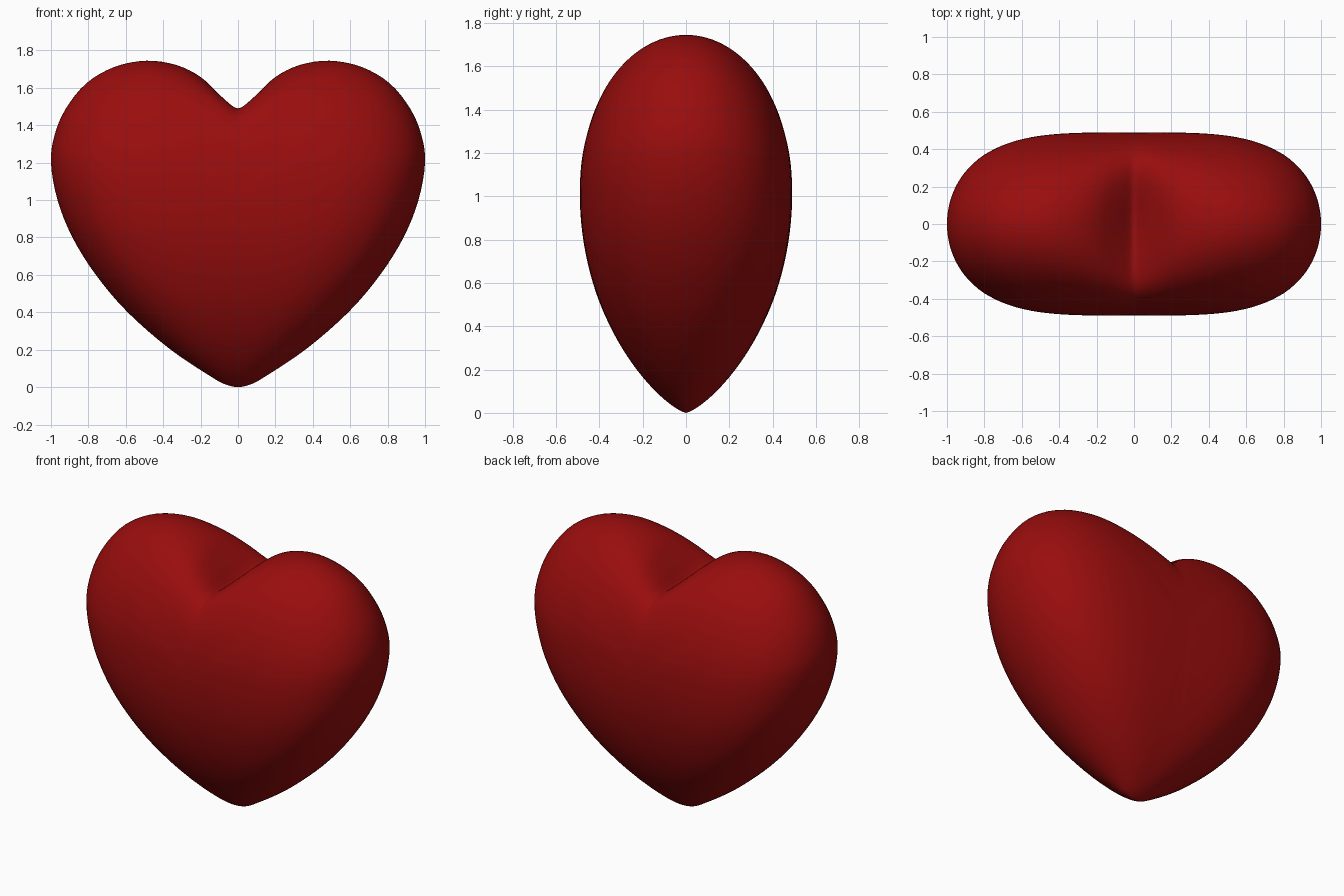
import bpy, bmesh, math

if "Cube" in bpy.data.objects:
    bpy.data.objects.remove(bpy.data.objects["Cube"])

# Right half of the front outline (x, z), from bottom tip to the notch
HALF = [(0, 0), (.06, .012), (.13, .047), (.36, .2), (.59, .4), (.76, .6), (.885, .8),
        (.965, 1.0), (1, 1.2), (.98, 1.35), (.92, 1.49), (.81, 1.625), (.66, 1.712), (.49, 1.745),
        (.33, 1.722), (.2, 1.658), (.1, 1.563), (.03, 1.487), (0, 1.47)]
CZ, DEPTH, RINGS, SUB = 1.0, .49, 32, 4


def spline(pts):
    """Catmull-Rom samples through the points."""
    ext = [(-pts[1][0], pts[1][1])] + pts + [(-.03, 1.487)]
    out = []
    for i in range(1, len(ext) - 2):
        a, b, c, d = ext[i - 1:i + 3]
        for k in range(SUB):
            t = k / SUB
            out.append(tuple(.5 * (2 * q + (r - p) * t + (2 * p - 5 * q + 4 * r - s) * t * t
                                   + (3 * q - p - 3 * r + s) * t ** 3)
                             for p, q, r, s in zip(a, b, c, d)))
    return out + [pts[-1]]


right = spline(HALF)
outline = right + [(-x, z) for x, z in right[-2:0:-1]]
n = len(outline)


def half_width(z):
    """Outline half width below the middle height."""
    for (x0, z0), (x1, z1) in zip(right, right[1:]):
        if z <= z1:
            return x0 + (x1 - x0) * (z - z0) / (z1 - z0)


def thickness(px, pz, s, ang):
    """Half thickness at a point of the front projection."""
    if pz < CZ:  # lower part: rounded horizontal sections
        t = CZ - pz
        m = 2 + 2 * (1 - t * t)
        q = abs(px) / max(half_width(pz), 1e-6)
        return DEPTH * max(0, 1 - t * t) ** .75 * max(0, 1 - q ** m) ** .5
    t = min(1, ang / 55)  # upper part: round lobes
    m = 4 - 1.85 * t * t * (3 - 2 * t)
    return DEPTH * max(0, 1 - s ** m) ** .5


# Heart: nested outlines, from front pole over the rim to the back pole
bm = bmesh.new()
rings = []
for j in range(1, 2 * RINGS):
    u = math.pi * j / (2 * RINGS)
    s = math.sin(u)
    side = -1 if j < RINGS else 1
    ring = []
    for i, (x, z) in enumerate(outline):
        if z > 1.4 and abs(x) < .49:  # notch fades out towards both faces
            z += (1.745 - z) * (1 - s ** 3)
        px, pz = x * s, CZ + (z - CZ) * s
        ang = math.degrees(math.atan2(z - CZ, abs(x)))
        y = 0 if j == RINGS else side * thickness(px, pz, s, ang)
        ring.append(bm.verts.new((px, y, pz)))
    rings.append(ring)
for r0, r1 in zip(rings, rings[1:]):
    for i in range(n):
        k = (i + 1) % n
        bm.faces.new((r0[i], r0[k], r1[k], r1[i]))
for ring, y in ((rings[0], -DEPTH), (rings[-1], DEPTH)):
    pole = bm.verts.new((0, y, CZ))
    for i in range(n):
        bm.faces.new((ring[i], ring[(i + 1) % n], pole))
# Relax the middle of both faces
soft = [v for v in bm.verts if abs(v.co.y) > .38]
for _ in range(6):
    bmesh.ops.smooth_vert(bm, verts=soft, factor=.5, use_axis_x=False, use_axis_y=True, use_axis_z=False)
bmesh.ops.recalc_face_normals(bm, faces=bm.faces)
for f in bm.faces:
    f.smooth = True

mesh = bpy.data.meshes.new("heart")
bm.to_mesh(mesh)
bm.free()
heart = bpy.data.objects.new("heart", mesh)
bpy.context.collection.objects.link(heart)

red = bpy.data.materials.new("red")
red.diffuse_color = (.32, .004, .004, 1)
red.use_nodes = True
red.node_tree.nodes["Principled BSDF"].inputs["Base Color"].default_value = red.diffuse_color
mesh.materials.append(red)
